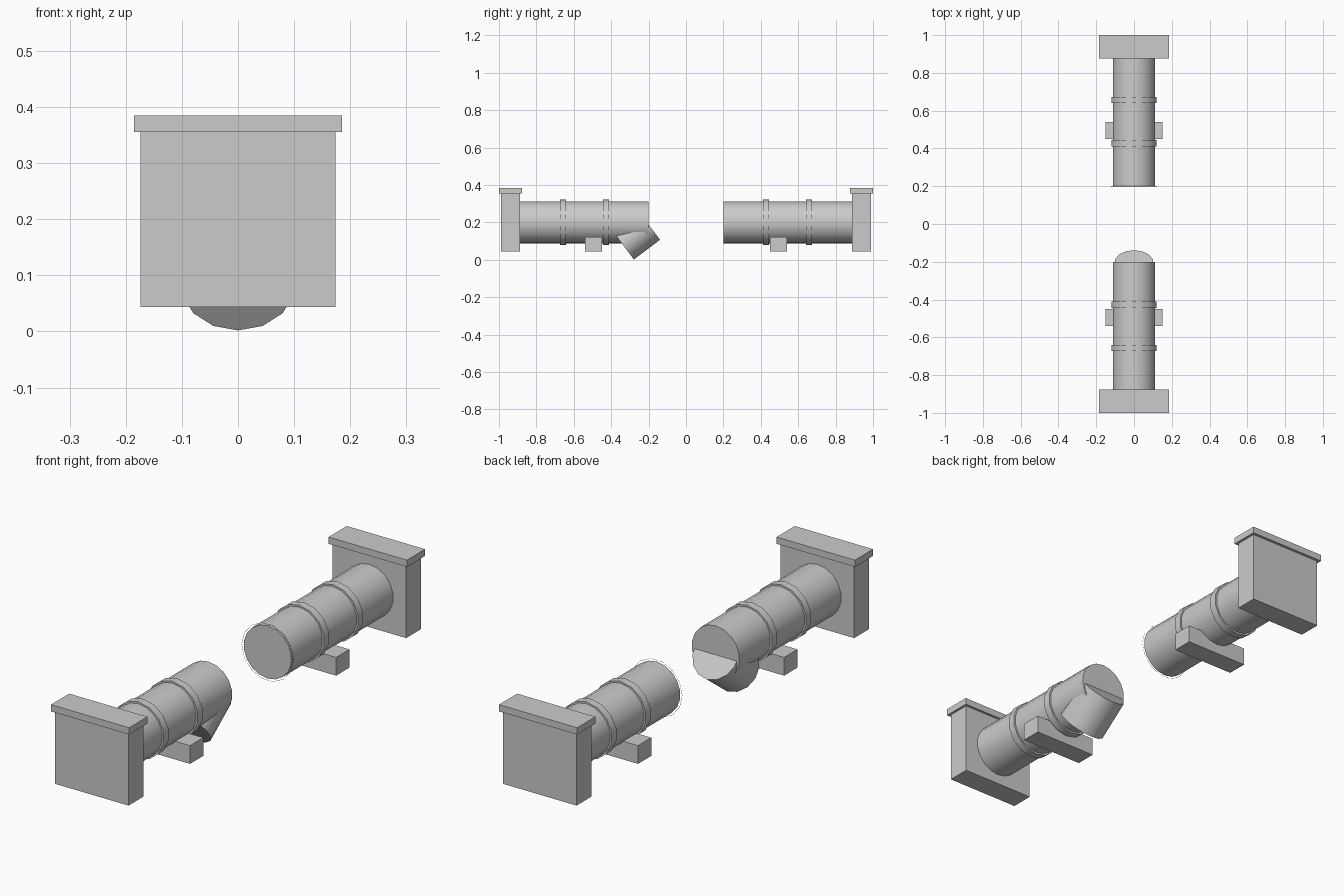
import bpy, math

if "Cube" in bpy.data.objects:
    bpy.data.objects.remove(bpy.data.objects["Cube"])

grey = bpy.data.materials.new("concrete_grey")
grey.diffuse_color = (0.6, 0.6, 0.6, 1)
grey.use_nodes = True
grey.node_tree.nodes["Principled BSDF"].inputs["Base Color"].default_value = grey.diffuse_color
SIDES = 14          # sides of the bands and chute
PIPE_Z = 0.2        # height of the pipe axis


def finish(name):
    ob = bpy.context.object
    ob.name = name
    ob.data.name = name
    ob.data.materials.append(grey)
    return ob


def box(name, center, size):
    bpy.ops.mesh.primitive_cube_add(size=1, location=center)
    ob = finish(name)
    for v in ob.data.vertices:
        v.co = [c * s for c, s in zip(v.co, size)]


def tube(name, center, radius, length, sides, tilt=math.pi / 2):
    bpy.ops.mesh.primitive_cylinder_add(vertices=sides, radius=radius, depth=length,
                                        location=center, rotation=(tilt, 0, 0))
    finish(name)
    bpy.ops.object.shade_smooth_by_angle(angle=math.radians(32))


# two mirrored pipe ends, each with headwall, coping, bands and saddle
for side, label in ((-1, "inlet"), (1, "outlet")):
    box(label + "_headwall", (0, side * 0.938, 0.2), (0.348, 0.1, 0.312))
    box(label + "_coping", (0, side * 0.9385, 0.37), (0.37, 0.123, 0.029))
    tube(label + "_pipe", (0, side * 0.545, PIPE_Z), 0.113, 0.69, 18)
    for i, y in enumerate((0.427, 0.657)):
        tube(f"{label}_band_{i + 1}", (0, side * y, PIPE_Z), 0.1215, 0.033, SIDES)
    box(label + "_saddle", (0, side * 0.494, 0.0835), (0.3, 0.09, 0.078))

# tilted chute under the open end of the inlet pipe
tube("inlet_chute", (0, -0.27, 0.136), 0.102, 0.175, SIDES, -math.radians(90 - 37))

# hairline rim around the outlet end
bpy.ops.mesh.primitive_torus_add(major_segments=SIDES, minor_segments=4, major_radius=0.122,
                                 minor_radius=0.0006, location=(0, 0.2, PIPE_Z),
                                 rotation=(math.pi / 2, 0, 0))
finish("outlet_rim")
